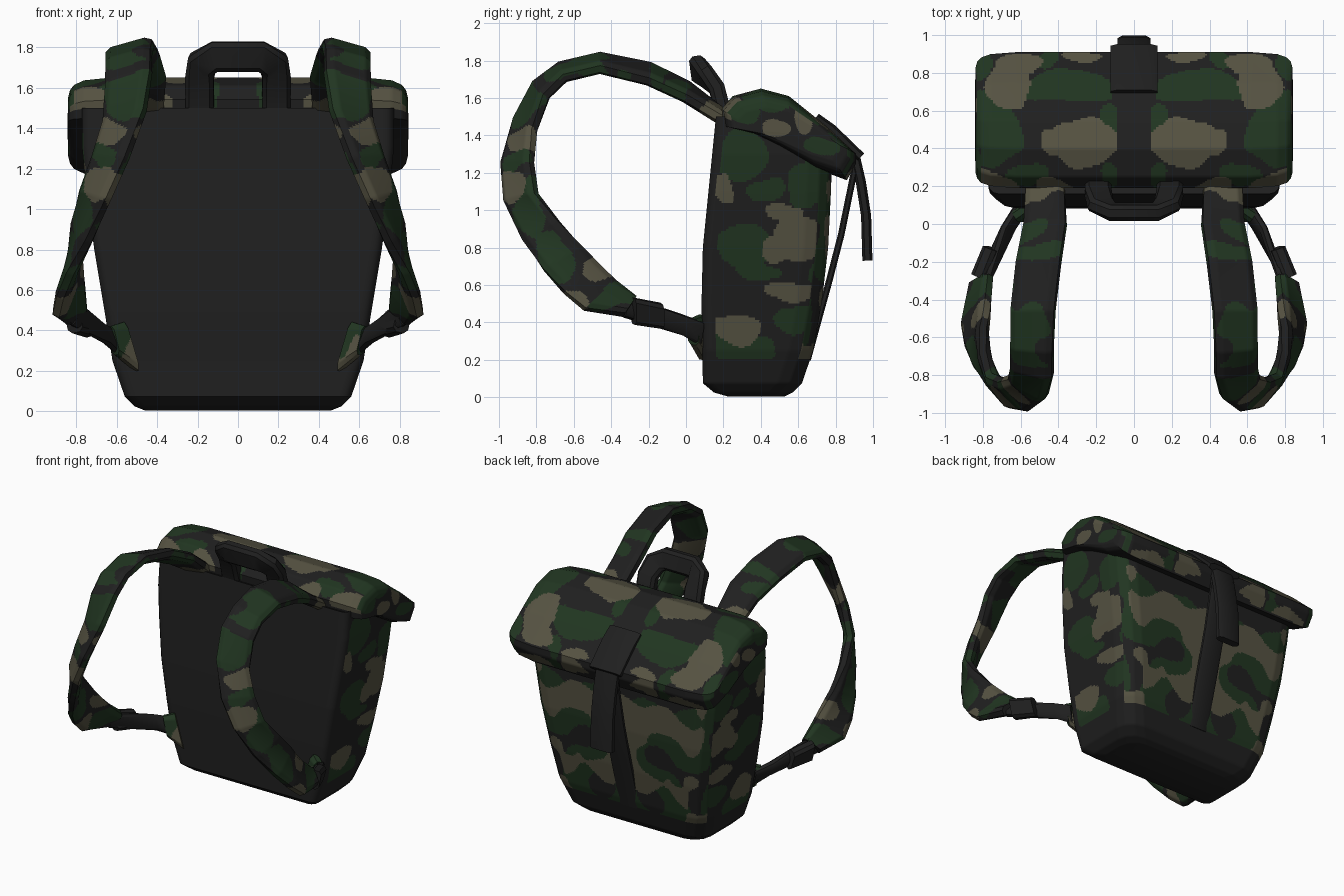
import bpy, bmesh, math
from mathutils import Vector, noise

if "Cube" in bpy.data.objects:
    bpy.data.objects.remove(bpy.data.objects["Cube"])

STEP = 0.013


def material(name, rgb):
    m = bpy.data.materials.new(name)
    m.diffuse_color = (*rgb, 1)
    m.use_nodes = True
    m.node_tree.nodes["Principled BSDF"].inputs["Base Color"].default_value = m.diffuse_color
    return m


MATS = [material("black_fabric", (0.014, 0.014, 0.014)),
        material("dark_green", (0.015, 0.036, 0.015)),
        material("khaki_tan", (0.092, 0.085, 0.054))]
BLACK, GREEN, TAN = 0, 1, 2

# camouflage blobs: centre u, v, radius u, v, colour
FLAP_BLOBS = [(.66, .74, .11, .14, TAN), (.60, .86, .13, .05, TAN), (.25, .44, .17, .12, TAN),
              (.40, .42, .10, .07, TAN), (.76, .21, .13, .07, TAN), (.42, .18, .10, .06, TAN),
              (.35, .73, .25, .09, GREEN), (.80, .50, .20, .21, GREEN), (.14, .26, .06, .07, GREEN),
              (.13, .57, .05, .09, GREEN), (.82, .86, .07, .09, GREEN), (.56, .26, .12, .06, GREEN),
              (.28, .89, .10, .03, TAN), (.45, .87, .06, .05, GREEN)]
SIDE_BLOBS = [(.60, .86, .13, .12, TAN), (.48, .80, .08, .06, TAN), (.28, .36, .13, .09, TAN),
              (.55, .56, .14, .06, TAN), (.20, 1.12, .05, .10, TAN), (.54, 1.00, .11, .05, TAN),
              (.30, 1.30, .13, .14, GREEN), (.66, 1.13, .13, .10, GREEN), (.30, .80, .15, .12, GREEN),
              (.30, .25, .19, .09, GREEN), (.60, .41, .14, .07, GREEN), (.42, 1.10, .09, .06, GREEN),
              (.72, .66, .07, .10, GREEN), (.40, .68, .12, .05, GREEN)]
FLAP_END_BLOBS = [(.30, 1.55, .10, .09, GREEN), (.48, 1.44, .07, .05, TAN), (.48, 1.58, .10, .06, GREEN),
                  (.62, 1.47, .05, .07, TAN), (.72, 1.34, .10, .06, GREEN)]
STRAP_BLOBS = [(.17, 1.50, .08, .09, TAN), (-.04, 1.65, .07, .09, GREEN), (-.15, 1.72, .05, .08, GREEN),
               (-.33, 1.72, .05, .05, GREEN), (-.58, 1.76, .15, .07, GREEN), (-.85, 1.58, .11, .12, GREEN),
               (-.85, 1.36, .10, .08, TAN), (-.97, 1.12, .07, .11, TAN), (-.90, 1.24, .08, .05, GREEN),
               (-.82, 1.00, .11, .15, GREEN), (-.48, .70, .10, .06, TAN), (-.72, .76, .10, .14, GREEN),
               (-.58, .55, .07, .06, TAN), (-.38, .54, .13, .07, GREEN)]


def wobble(p, amount=.05):
    return p + amount * noise.noise_vector(p * 5.5 + Vector((.3, .4, .2)))


def blob_colour(u, v, blobs):
    for cu, cv, ru, rv, col in blobs:
        if ((u - cu) / ru) ** 2 + ((v - cv) / rv) ** 2 < 1:
            return col
    return BLACK


def camo(p, scale=4.2):
    q = Vector((abs(p.x), p.y, p.z)) * scale
    if noise.noise(q + Vector((7.3, 2.1, 5.7))) > 0.2:
        return TAN
    return GREEN if noise.noise(q * 0.9 + Vector((1.2, 9.4, 3.3))) > -0.1 else BLACK


def refine(rows, closed):
    # insert rows so that no gap is wider than STEP
    out = []
    pairs = list(zip(rows, rows[1:] + rows[:1]))
    for a, b in pairs if closed else pairs[:-1]:
        n = max(1, math.ceil(max((p - q).length for p, q in zip(a, b)) / STEP))
        out += [[p.lerp(q, i / n) for p, q in zip(a, b)] for i in range(n)]
    return out if closed else out + [rows[-1]]


def loft(name, rings, colour=None, angle=40):
    # skin closed rings; colour(centre, normal) picks the material of each face
    if colour:
        rings = refine(rings, False)
        rings = [list(r) for r in zip(*refine([list(c) for c in zip(*rings)], True))]
    bm = bmesh.new()
    grid = [[bm.verts.new(p) for p in r] for r in rings]
    n = len(grid[0])
    for a, b in zip(grid, grid[1:]):
        for i in range(n):
            j = (i + 1) % n
            bm.faces.new((a[i], a[j], b[j], b[i]))
    bm.faces.new(grid[0])
    bm.faces.new(grid[-1])
    bmesh.ops.recalc_face_normals(bm, faces=bm.faces)
    bm.normal_update()
    if colour:
        for f in bm.faces:
            f.material_index = colour(f.calc_center_median(), f.normal)
    me = bpy.data.meshes.new(name)
    bm.to_mesh(me)
    bm.free()
    for m in MATS:
        me.materials.append(m)
    ob = bpy.data.objects.new(name, me)
    bpy.context.collection.objects.link(ob)
    bpy.ops.object.select_all(action='DESELECT')
    ob.select_set(True)
    bpy.context.view_layer.objects.active = ob
    bpy.ops.object.shade_smooth_by_angle(angle=math.radians(angle))


def ribbon(name, edges, t, colour=None, side=1):
    # band between two edge lines with chamfered thickness t
    pairs = [(Vector((side * a[0], a[1], a[2])), Vector((side * b[0], b[1], b[2]))) for a, b in edges]
    mids = [(a + b) / 2 for a, b in pairs]
    rings = []
    for i, (a, b) in enumerate(pairs):
        tan = mids[min(i + 1, len(mids) - 1)] - mids[max(i - 1, 0)]
        n = tan.cross(b - a).normalized() * t
        rings.append([a.lerp(b, f) + n * h for f, h in
                      ((0, -.25), (.14, -.5), (.86, -.5), (1, -.25), (1, .25), (.86, .5), (.14, .5), (0, .25))])
    loft(name, rings, colour)


# main bag body: z, half width, back y, front y
def body_ring(z, w, y0, y1):
    pts = []
    for cx, cy, r, a0 in ((1, y1, .13, 0), (-1, y1, .13, 90), (-1, y0, .05, 180), (1, y0, .05, 270)):
        for k in range(4):
            a = math.radians(a0 + 30 * k)
            y = cy + (-r if cy == y1 else r) + r * math.sin(a)
            pts.append(Vector((cx * (w - r) + r * math.cos(a), y, min(z, 1.60 - .45 * y))))
    return pts


def body_colour(p, n):
    if p.z < .2 or p.y < .16 or n.y < -.7 or abs(n.z) > .8:
        return BLACK
    if abs(n.x) > .75:
        q = wobble(p)
        return blob_colour(q.y, q.z, SIDE_BLOBS)
    return camo(p)


loft("bag_body", [body_ring(*r) for r in (
    (.005, .46, .22, .53), (.025, .51, .15, .57), (.075, .56, .09, .62), (.25, .62, .088, .68),
    (.5, .66, .083, .725), (.8, .71, .09, .76), (1.1, .75, .12, .775), (1.3, .77, .14, .78),
    (1.50, .77, .16, .76))], body_colour)

# top flap: side profile swept across, shrinking at both ends
FLAP = [(.20, 1.45), (.19, 1.54), (.25, 1.61), (.40, 1.65), (.55, 1.61), (.75, 1.45), (.91, 1.30),
        (.91, 1.25), (.86, 1.16), (.70, 1.22), (.50, 1.34), (.36, 1.41)]


def flap_ring(x, s):
    return [Vector((x, .55 + (y - .55) * s, 1.41 + (z - 1.41) * s ** 2)) for y, z in FLAP]


def flap_colour(p, n):
    if p.z + .5 * p.y < 1.6 or n.z < -.55:
        return BLACK
    if abs(n.x) > .75:
        q = wobble(p)
        return blob_colour(q.y, q.z, FLAP_END_BLOBS)
    q = wobble(Vector((abs(p.x), p.y, p.z)))
    return BLACK if abs(p.x) < .09 else blob_colour(q.x, q.y, FLAP_BLOBS)


half = [(.842, .03), (.84, .76), (.83, .86), (.81, .92), (.76, .97), (.62, 1)]
loft("top_flap", [flap_ring(-x, s) for x, s in half] + [flap_ring(x, s) for x, s in half[::-1]], flap_colour)


# shoulder straps with webbing, buckle and anchor tab on both sides
def strap_colour(p, n):
    q = wobble(Vector((abs(p.x), p.y, p.z)), .09)
    return blob_colour(q.y, q.z, STRAP_BLOBS)


def tab_colour(p, n):
    return GREEN if p.z + .06 * math.sin(p.x * 40) > .32 else TAN


STRAP = [((.37, .22, 1.49), (.57, .22, 1.47)), ((.36, .0, 1.67), (.58, .0, 1.60)),
         ((.39, -.2, 1.77), (.62, -.2, 1.69)), ((.42, -.46, 1.82), (.65, -.46, 1.755)),
         ((.43, -.67, 1.77), (.65, -.65, 1.71)), ((.43, -.80, 1.68), (.65, -.75, 1.61)),
         ((.46, -.91, 1.49), (.66, -.81, 1.43)), ((.55, -.98, 1.25), (.71, -.825, 1.26)),
         ((.64, -.965, 1.05), (.77, -.80, 1.09)), ((.74, -.87, .84), (.80, -.68, .94)),
         ((.83, -.76, .68), (.80, -.55, .80)), ((.88, -.65, .56), (.78, -.46, .70)),
         ((.90, -.54, .47), (.77, -.38, .62)), ((.86, -.33, .44), (.76, -.27, .53))]
for side, label in ((1, "right"), (-1, "left")):
    ribbon(label + "_shoulder_strap", STRAP, .075, strap_colour, side)
    ribbon(label + "_strap_webbing", [((.79, -.33, .54), (.83, -.33, .43)), ((.69, -.02, .44), (.64, -.02, .335)),
                                      ((.62, .09, .40), (.58, .07, .28))], .05, None, side)
    ribbon(label + "_strap_buckle", [((.83, -.28, .53), (.80, -.28, .39)),
                                     ((.77, -.13, .50), (.73, -.13, .37))], .08, None, side)
    ribbon(label + "_anchor_tab", [((.57, .085, .44), (.50, .085, .20)),
                                   ((.635, .04, .42), (.60, .04, .28))], .07, tab_colour, side)

# carry handle
arch = [((.26, .21, 1.48), (.12, .21, 1.48)), ((.26, .165, 1.66), (.12, .165, 1.64)),
        ((.24, .10, 1.76), (.115, .11, 1.675)), ((.13, .055, 1.825), (.10, .075, 1.68))]
flip = [tuple((-p[0], p[1], p[2]) for p in e) for e in arch[::-1]]
ribbon("carry_handle", arch + flip, .085)


# closure: plate on the flap, hanging tail and strap down the bag
def flat_strap(name, w, path, t):
    ribbon(name, [((-w, y, z), (w, y, z)) for y, z in path], t)


flat_strap("flap_plate", .125, [(.695, 1.495), (.78, 1.435), (.935, 1.285)], .05)
flat_strap("hanging_strap", .088, [(.905, 1.28), (.935, 1.15), (.963, .97), (.97, .73)], .054)
flat_strap("lower_strap", .08, [(.91, 1.26), (.83, .87), (.76, .6), (.71, .42), (.65, .2)], .035)
